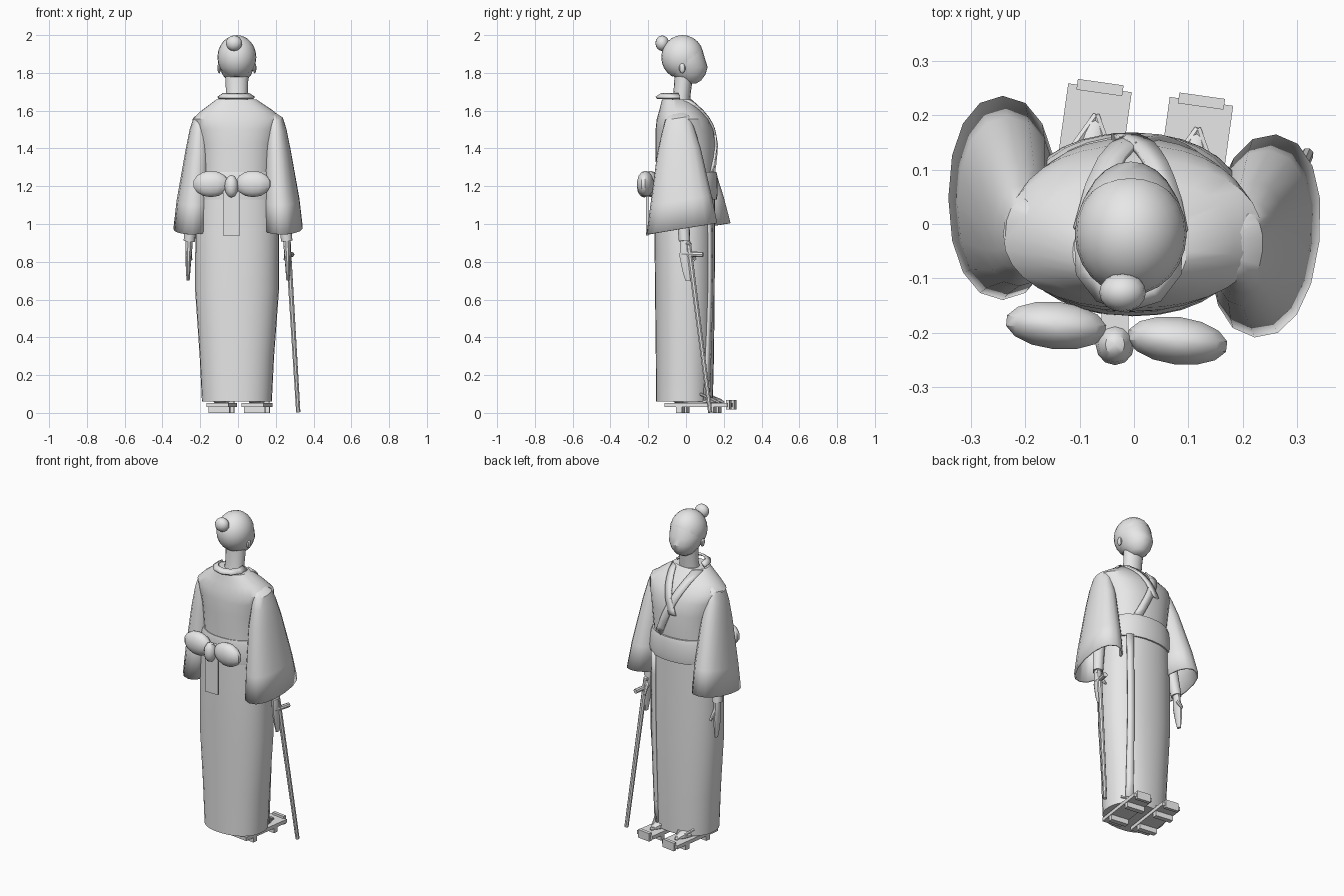
import bpy, bmesh, math
from mathutils import Vector, Matrix

if "Cube" in bpy.data.objects:
    bpy.data.objects.remove(bpy.data.objects["Cube"])

MAT = bpy.data.materials.new("plain grey")
MAT.diffuse_color = (0.8, 0.8, 0.8, 1)
MAT.use_nodes = True
MAT.node_tree.nodes["Principled BSDF"].inputs["Base Color"].default_value = MAT.diffuse_color


def finish(name, bm, thick=0, smooth=True, offset=-1):
    if not thick:
        bmesh.ops.recalc_face_normals(bm, faces=bm.faces)
    me = bpy.data.meshes.new(name)
    bm.to_mesh(me)
    bm.free()
    ob = bpy.data.objects.new(name, me)
    bpy.context.collection.objects.link(ob)
    me.materials.append(MAT)
    if thick:
        mod = ob.modifiers.new("thickness", 'SOLIDIFY')
        mod.thickness, mod.offset = thick, offset
    if smooth:
        bpy.ops.object.select_all(action='DESELECT')
        ob.select_set(True)
        bpy.context.view_layer.objects.active = ob
        bpy.ops.object.shade_smooth_by_angle(angle=math.radians(35))
    return ob


def loft(name, rows, n=24, power=2.0, caps=(True, True), shear=0, turn=0, thick=0):
    """Skin elliptical rings given as (z, cx, cy, rx, ry)."""
    bm = bmesh.new()
    rings = []
    for z, cx, cy, rx, ry in rows:
        ring = []
        for i in range(n):
            a = 2 * math.pi * i / n
            c, s = math.cos(a), math.sin(a)
            p = Vector((math.copysign(abs(c) ** (2 / power), c) * rx,
                        math.copysign(abs(s) ** (2 / power), s) * ry, 0))
            p = Matrix.Rotation(turn, 3, 'Z') @ p
            ring.append(bm.verts.new((cx + p.x, cy + p.y, z + shear * p.y)))
        rings.append(ring)
    for a, b in zip(rings, rings[1:]):
        for i in range(n):
            j = (i + 1) % n
            bm.faces.new((a[i], a[j], b[j], b[i]))
    if caps[0]:
        bm.faces.new(rings[0][::-1])
    if caps[1]:
        bm.faces.new(rings[-1])
    return finish(name, bm, thick)


def box(name, size, loc, rot=None):
    bm = bmesh.new()
    rot = rot or Matrix.Identity(4)
    bmesh.ops.create_cube(bm, size=1, matrix=Matrix.Translation(loc) @ rot @ Matrix.Diagonal((*size, 1)))
    return finish(name, bm, smooth=False)


def ball(name, loc, size, rot=None, seg=20, cut=None):
    bm = bmesh.new()
    rot = rot or Matrix.Identity(4)
    bmesh.ops.create_uvsphere(bm, u_segments=seg, v_segments=seg // 2, radius=1,
                              matrix=Matrix.Translation(loc) @ rot @ Matrix.Diagonal((*size, 1)))
    if cut:
        bmesh.ops.bisect_plane(bm, geom=bm.verts[:] + bm.edges[:] + bm.faces[:],
                               plane_co=cut[0], plane_no=cut[1], clear_inner=True)
    return finish(name, bm)


def rod(name, a, b, r1, r2, seg=8):
    a, b = Vector(a), Vector(b)
    d = b - a
    bm = bmesh.new()
    bmesh.ops.create_cone(bm, cap_ends=True, segments=seg, radius1=r1, radius2=r2, depth=d.length,
                          matrix=Matrix.Translation((a + b) / 2) @ d.to_track_quat('Z', 'Y').to_matrix().to_4x4())
    return finish(name, bm)


def front_y(rows, x, z):
    """Front surface depth of a loft at x, z."""
    rows = sorted(rows)
    z = min(max(z, rows[0][0]), rows[-1][0])
    for a, b in zip(rows, rows[1:]):
        if a[0] <= z <= b[0]:
            t = (z - a[0]) / (b[0] - a[0])
            _, cx, cy, rx, ry = [u + (v - u) * t for u, v in zip(a, b)]
            return cy + ry * max(0, 1 - abs((x - cx) / rx) ** 2.2) ** (1 / 2.2)


def ribbon(name, rows, a, b, width, steps=8):
    """Cloth strip lying on the front of a loft from (x, z) a to b."""
    bm = bmesh.new()
    last = None
    for i in range(steps + 1):
        t = i / steps
        x, z = a[0] + (b[0] - a[0]) * t, a[1] + (b[1] - a[1]) * t
        pair = [bm.verts.new((x + s * width / 2, front_y(rows, x + s * width / 2, z) + 0.005, z)) for s in (-1, 1)]
        if last:
            bm.faces.new((last[0], last[1], pair[1], pair[0]))
        last = pair
    finish(name, bm, thick=0.012, offset=0)


# Robe skirt, upper body and belt
SKIRT = [(0.06, -0.006, -0.008, 0.185, 0.15), (0.3, -0.006, -0.006, 0.197, 0.154),
         (0.65, -0.005, -0.006, 0.222, 0.158), (0.95, -0.004, -0.007, 0.222, 0.16),
         (1.15, -0.003, -0.006, 0.212, 0.16)]
TORSO = [(1.13, -0.003, -0.006, 0.205, 0.155), (1.27, -0.003, -0.004, 0.19, 0.155),
         (1.42, -0.003, -0.002, 0.205, 0.16), (1.5, -0.003, -0.008, 0.225, 0.153),
         (1.555, -0.003, -0.018, 0.238, 0.137), (1.6, -0.004, -0.03, 0.19, 0.112),
         (1.66, -0.008, -0.052, 0.105, 0.075)]
loft("robe_skirt", SKIRT, 32, 2.2)
loft("robe_torso", TORSO, 32, 2.2)
loft("belt", [(1.13, -0.003, -0.002, 0.215, 0.165), (1.16, -0.003, -0.001, 0.218, 0.169),
              (1.25, -0.003, -0.001, 0.208, 0.168), (1.275, -0.003, -0.001, 0.198, 0.162)], 32, 2.2)

# Crossed lapels and the overlap edge of the skirt
ribbon("inner_lapel", TORSO, (0.075, 1.655), (-0.02, 1.42), 0.045)
ribbon("outer_lapel", TORSO, (-0.085, 1.655), (0.09, 1.27), 0.05)
ribbon("skirt_edge", SKIRT, (0.135, 1.14), (0.125, 0.065), 0.035)

# Collar band standing away from the nape
bm = bmesh.new()
last = None
for i in range(7):
    a = math.radians(165 + 210 * i / 6)
    c, s = math.cos(a), math.sin(a)
    pair = [bm.verts.new((-0.01 + c * r, -0.058 + s * r, z)) for r, z in ((0.07, 1.688), (0.1, 1.668))]
    if last:
        bm.faces.new((last[0], last[1], pair[1], pair[0]))
    last = pair
finish("collar", bm, thick=0.012, offset=0)

# Wide sleeves, arms and hands
for side, sx, y0, y1 in (("right", 1, -0.045, -0.022), ("left", -1, -0.02, 0.048)):
    def mid(t):
        return y0 + (y1 - y0) * t
    loft(side + "_sleeve",
         [(0.975, sx * 0.242, mid(1), 0.1, 0.188), (1.125, sx * 0.232, mid(0.8), 0.093, 0.163),
          (1.39, sx * 0.212, mid(0.3), 0.066, 0.115), (1.5, sx * 0.206, mid(0.1), 0.05, 0.085),
          (1.56, sx * 0.2, mid(0), 0.037, 0.065), (1.59, sx * 0.165, mid(0), 0.028, 0.04)],
         16, 2.2, (False, True), 0.16, math.radians(-6 if sx > 0 else 0), 0.01)
    hy = -0.005 if sx > 0 else 0.065
    rod(side + "_arm", (sx * 0.21, mid(0.2), 1.42), (sx * 0.258, hy - 0.003, 0.91), 0.045, 0.03, 12)
    loft(side + "_hand",
         [(0.7, sx * 0.264, hy + 0.015, 0.008, 0.014), (0.75, sx * 0.264, hy + 0.01, 0.012, 0.025),
          (0.83, sx * 0.262, hy + 0.003, 0.016, 0.034), (0.88, sx * 0.26, hy, 0.019, 0.027),
          (0.93, sx * 0.258, hy - 0.002, 0.02, 0.024)], 10)
    rod(side + "_thumb", (sx * 0.256, hy + 0.015, 0.865), (sx * 0.25, hy + 0.055, 0.81), 0.013, 0.008)

# Sword with a short cross piece
rod("sword", (0.265, 0.012, 0.9), (0.319, 0.128, 0.004), 0.015, 0.012, 8)
rod("sword_cross_piece", (0.262, -0.02, 0.842), (0.285, 0.09, 0.838), 0.014, 0.014)
ball("sword_pommel", (0.264, 0.011, 0.895), (0.018, 0.018, 0.015), seg=10)

# Neck, head, hair, bun and ears
loft("neck", [(1.63, -0.006, -0.03, 0.062, 0.05), (1.7, -0.006, -0.02, 0.058, 0.046),
              (1.8, -0.006, -0.01, 0.062, 0.05)], 16)
loft("head", [(1.745, -0.006, 0.025, 0.03, 0.03), (1.76, -0.006, 0.022, 0.052, 0.058),
              (1.79, -0.006, 0.012, 0.076, 0.09), (1.83, -0.006, 0.002, 0.092, 0.113),
              (1.87, -0.006, -0.01, 0.1, 0.112), (1.92, -0.006, -0.017, 0.093, 0.105),
              (1.96, -0.006, -0.018, 0.07, 0.08), (1.985, -0.006, -0.018, 0.04, 0.045)], 24)
ball("hair", (-0.006, -0.018, 1.883), (0.103, 0.113, 0.117), seg=24,
     cut=((0, -0.06, 1.79), (0, -0.7, 0.72)))
ball("hair_bun", (-0.021, -0.126, 1.957), (0.043, 0.036, 0.041), seg=16)
for s in (-1, 1):
    ball("ear", (-0.006 + s * 0.094, -0.02, 1.825), (0.01, 0.017, 0.028), seg=10)

# Bow at the back: two lobes, knot and hanging tail
ball("bow_lobe_left", (-0.143, -0.187, 1.212), (0.097, 0.045, 0.07), Matrix.Rotation(-0.1, 4, 'Z'), 14)
ball("bow_lobe_right", (0.08, -0.215, 1.212), (0.096, 0.045, 0.07), Matrix.Rotation(-0.12, 4, 'Z'), 14)
ball("bow_knot", (-0.035, -0.222, 1.2), (0.036, 0.038, 0.06), seg=12)
box("bow_tail", (0.09, 0.012, 0.26), (-0.035, -0.205, 1.07))
box("bow_loop", (0.05, 0.07, 0.05), (-0.035, -0.18, 1.205))

# Raised wooden sandals with teeth, straps and feet
for side, ox, oy in (("left", -0.086, 0.085), ("right", 0.101, 0.06)):
    turn = Matrix.Rotation(math.radians(-8), 4, 'Z')

    def at(x, y, z):
        return turn @ Vector((x, y, z)) + Vector((ox, oy, 0))
    box(side + "_sandal_board", (0.118, 0.335, 0.022), at(0, 0, 0.042), turn)
    for y in (-0.09, 0.08):
        box(side + "_sandal_tooth", (0.112, 0.03, 0.034), at(0, y, 0.017), turn)
    box(side + "_sandal_front", (0.085, 0.02, 0.05), at(0, 0.168, 0.042), turn)
    ball(side + "_foot", at(0, -0.01, 0.064), (0.04, 0.12, 0.028), turn, 14)
    for s in (-1, 1):
        rod(side + "_sandal_strap", at(s * 0.05, 0.02, 0.1), at(0, 0.115, 0.055), 0.008, 0.008, 6)
